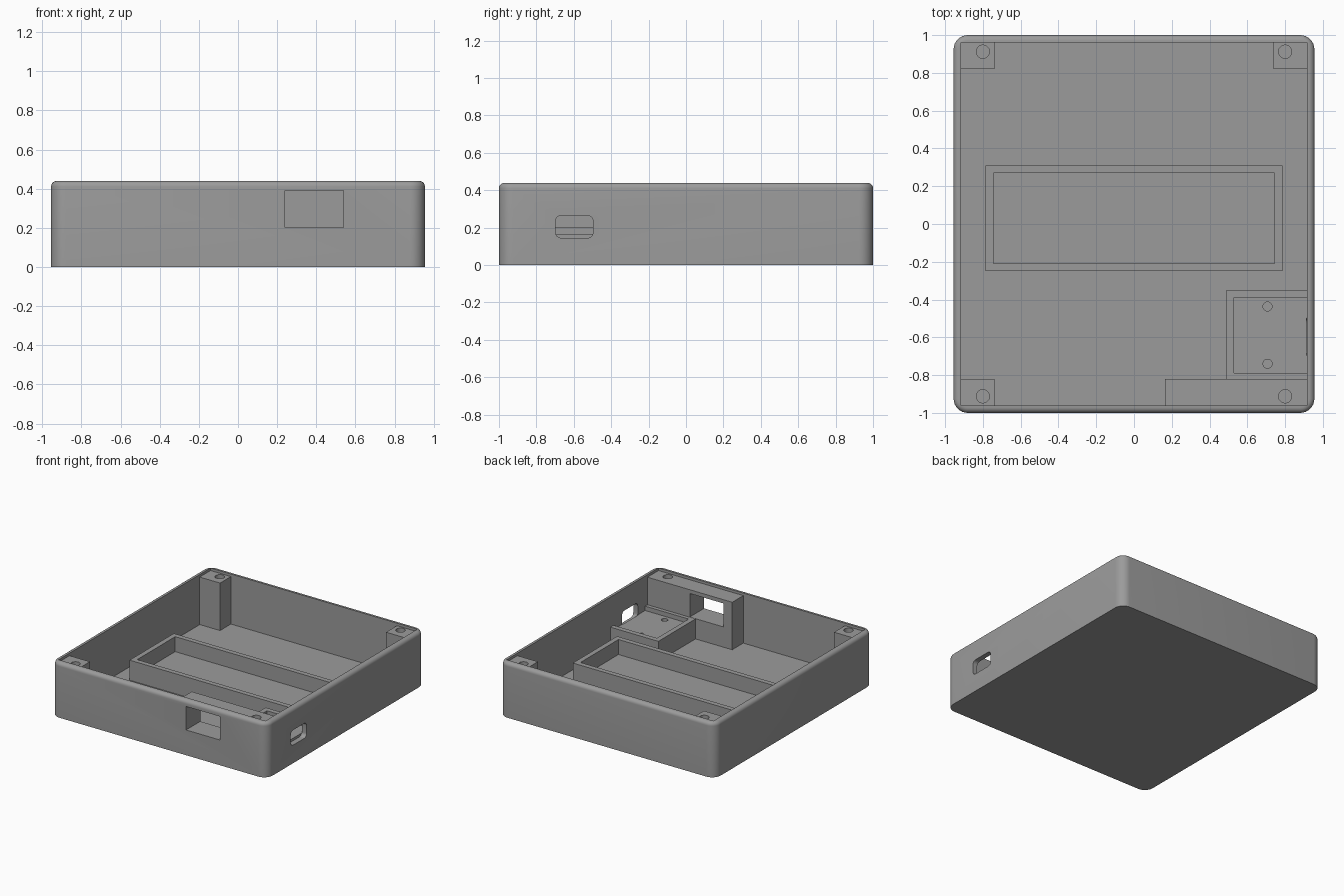
import bpy, bmesh, math

if "Cube" in bpy.data.objects:
    bpy.data.objects.remove(bpy.data.objects["Cube"])

gray = bpy.data.materials.new("plain_gray")
gray.diffuse_color = (0.33, 0.33, 0.33, 1)
gray.use_nodes = True
gray.node_tree.nodes["Principled BSDF"].inputs["Base Color"].default_value = gray.diffuse_color


def make(name, bm):
    bmesh.ops.recalc_face_normals(bm, faces=bm.faces)
    me = bpy.data.meshes.new(name)
    bm.to_mesh(me)
    bm.free()
    me.materials.append(gray)
    ob = bpy.data.objects.new(name, me)
    bpy.context.collection.objects.link(ob)
    return ob


def box(name, x0, x1, y0, y1, z0, z1):
    bm = bmesh.new()
    bmesh.ops.create_cube(bm, size=1)
    for v in bm.verts:
        v.co = ((x0 + x1) / 2 + v.co.x * (x1 - x0),
                (y0 + y1) / 2 + v.co.y * (y1 - y0),
                (z0 + z1) / 2 + v.co.z * (z1 - z0))
    return make(name, bm)


def rounded_rect(hx, hy, r, seg):
    pts = []
    for k, (sx, sy) in enumerate([(1, 1), (-1, 1), (-1, -1), (1, -1)]):
        for i in range(seg + 1):
            a = math.pi / 2 * (k + i / seg)
            pts.append((sx * (hx - r) + r * math.cos(a), sy * (hy - r) + r * math.sin(a)))
    return pts


def loft(name, rings):
    bm = bmesh.new()
    loops = [[bm.verts.new(p) for p in ring] for ring in rings]
    n = len(loops[0])
    for a, b in zip(loops, loops[1:]):
        for i in range(n):
            bm.faces.new((a[i], a[(i + 1) % n], b[(i + 1) % n], b[i]))
    bm.faces.new(loops[0])
    bm.faces.new(loops[-1])
    return make(name, bm)


def cylinder(name, x, y, r, z0, z1):
    pts = [(x + r * math.cos(math.tau * i / 32), y + r * math.sin(math.tau * i / 32))
           for i in range(32)]
    return loft(name, [[(px, py, z) for px, py in pts] for z in (z0, z1)])


def combine(target, tool, op):
    m = target.modifiers.new("combine", 'BOOLEAN')
    m.operation, m.solver, m.object = op, 'EXACT', tool
    bpy.context.view_layer.objects.active = target
    bpy.ops.object.modifier_apply(modifier=m.name)
    bpy.data.objects.remove(tool)


def add(target, tool):
    combine(target, tool, 'UNION')


def cut(target, tool):
    combine(target, tool, 'DIFFERENCE')


HX, HY, H = 0.955, 1.0, 0.44      # outer half sizes and height
FLOOR, POST_TOP = 0.04, 0.42

# Outer block with rounded corners and a rounded top edge
fillet = 0.03
levels = [(0, 0)] + [(fillet * (1 - math.cos(i * math.pi / 12)),
                      H - fillet + fillet * math.sin(i * math.pi / 12)) for i in range(7)]
case = loft("open_enclosure",
            [[(x, y, z) for x, y in rounded_rect(HX - d, HY - d, 0.075 - d, 8)]
             for d, z in levels])

# Inner cavity
cut(case, box("cavity", -0.915, 0.915, -0.96, 0.96, FLOOR, 0.6))

# Corner screw posts, and the long block that replaces the front right one
for sx, sy in ((-1, 1), (1, 1), (-1, -1)):
    xs = sorted((sx * 0.735, sx * 0.93))
    ys = sorted((sy * 0.823, sy * 0.975))
    add(case, box("corner_post", *xs, *ys, 0.02, POST_TOP))
add(case, box("window_block", 0.165, 0.93, -0.975, -0.82, 0.02, POST_TOP))

# Battery tray
tray = box("battery_tray", -0.785, 0.785, -0.25, 0.31, 0.02, 0.2)
cut(tray, box("tray_pocket", -0.745, 0.745, -0.21, 0.27, 0.08, 0.5))
add(case, tray)

# Raised circuit board shelf with a shallow pocket and two pin holes
shelf = box("board_shelf", 0.49, 0.93, -0.85, -0.35, 0.02, 0.2)
cut(shelf, box("shelf_pocket", 0.53, 0.96, -0.79, -0.39, 0.165, 0.5))
for y in (-0.74, -0.437):
    cut(shelf, cylinder("pin_hole", 0.707, y, 0.024, 0.06, 0.3))
add(case, shelf)

# Screw holes
for sx in (-1, 1):
    for sy in (-1, 1):
        cut(case, cylinder("screw_hole", sx * 0.8, sy * 0.912, 0.035, 0.15, 0.6))

# Front window
cut(case, box("front_window", 0.24, 0.54, -1.1, -0.81, 0.202, 0.39))

# Rounded connector slot in the right wall
slot = rounded_rect(0.1, 0.06, 0.03, 6)
cut(case, loft("side_slot", [[(x, -0.597 + a, 0.205 + b) for a, b in slot]
                             for x in (0.912, 1.1)]))

# Smooth the rounded surfaces, keep the edges sharp
bpy.ops.object.select_all(action='DESELECT')
case.select_set(True)
bpy.context.view_layer.objects.active = case
bpy.ops.object.shade_smooth_by_angle(angle=math.radians(30))
